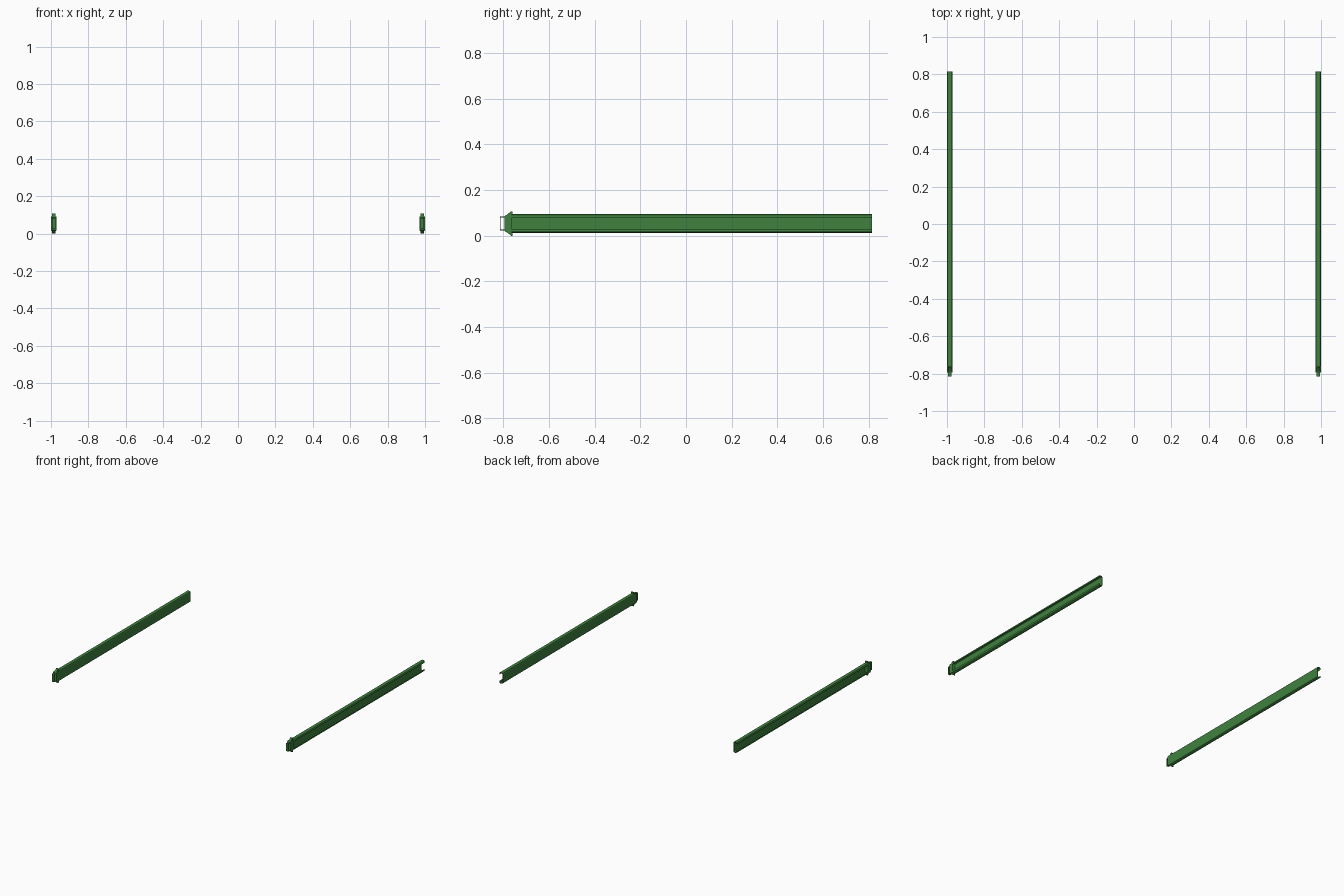
import bpy, bmesh

if "Cube" in bpy.data.objects:
    bpy.data.objects.remove(bpy.data.objects["Cube"])

ZC = 0.0535          # mid height of a rail
mat = bpy.data.materials.new("green")
mat.diffuse_color = (0.05, 0.22, 0.05, 1)
mat.use_nodes = True
mat.node_tree.nodes["Principled BSDF"].inputs["Base Color"].default_value = mat.diffuse_color


def make(name, bm, thickness=0):
    bmesh.ops.recalc_face_normals(bm, faces=bm.faces)
    me = bpy.data.meshes.new(name)
    bm.to_mesh(me)
    bm.free()
    ob = bpy.data.objects.new(name, me)
    bpy.context.collection.objects.link(ob)
    me.materials.append(mat)
    if thickness:
        m = ob.modifiers.new("sheet", 'SOLIDIFY')
        m.thickness = thickness
        m.offset = 0
        m.use_even_offset = True
    return ob


def sheet(name, path, y0, y1):
    """Extrude an open (x, z) path along y as thin sheet metal."""
    bm = bmesh.new()
    rows = [[bm.verts.new((x, y, z)) for x, z in path] for y in (y0, y1)]
    for i in range(len(path) - 1):
        bm.faces.new((rows[0][i], rows[0][i + 1], rows[1][i + 1], rows[1][i]))
    return make(name, bm, 0.004)


def prism(name, outline, x0, x1):
    """Extrude a closed (y, z) outline along x."""
    bm = bmesh.new()
    a = [bm.verts.new((x0, y, z)) for y, z in outline]
    b = [bm.verts.new((x1, y, z)) for y, z in outline]
    bm.faces.new(a)
    bm.faces.new(b)
    n = len(a)
    for i in range(n):
        bm.faces.new((a[i], a[(i + 1) % n], b[(i + 1) % n], b[i]))
    return make(name, bm)


# upper half of the channel: web, rolled flange, lip (depth outward, height)
half = [(.002, .030), (.004, .0365), (.009, .0395), (.021, .0395),
        (.026, .0365), (.028, .032), (.028, .0255)]
profile = [(u, -v) for u, v in reversed(half)] + half

for s, side in ((-1, "left"), (1, "right")):
    def X(u):
        return s * (0.97 + u)

    # channel rail, open to the outside
    sheet(side + "_rail", [(X(u), ZC + v) for u, v in profile], -0.765, 0.816)

    # end cap: closing block
    prism(side + "_end_cap", [(-0.795, ZC - .033), (-0.787, ZC - .038), (-0.762, ZC - .038),
                              (-0.762, ZC + .038), (-0.787, ZC + .038), (-0.795, ZC + .033)],
          X(.001), X(.029))

    # latch wedges above and below the cap
    for t, pos in ((1, "upper"), (-1, "lower")):
        prism(f"{side}_{pos}_latch", [(-0.787, ZC + t * .037), (-0.766, ZC + t * .0535),
                                      (-0.760, ZC + t * .0535), (-0.760, ZC + t * .037)],
              X(.006), X(.024))

    # bumper loop at the front tip
    prism(side + "_bumper_loop", [(-0.794, ZC - .030), (-0.816, ZC - .030),
                                  (-0.816, ZC + .030), (-0.794, ZC + .030),
                                  (-0.794, ZC + .026), (-0.812, ZC + .026),
                                  (-0.812, ZC - .026), (-0.794, ZC - .026)],
          X(.007), X(.024))
